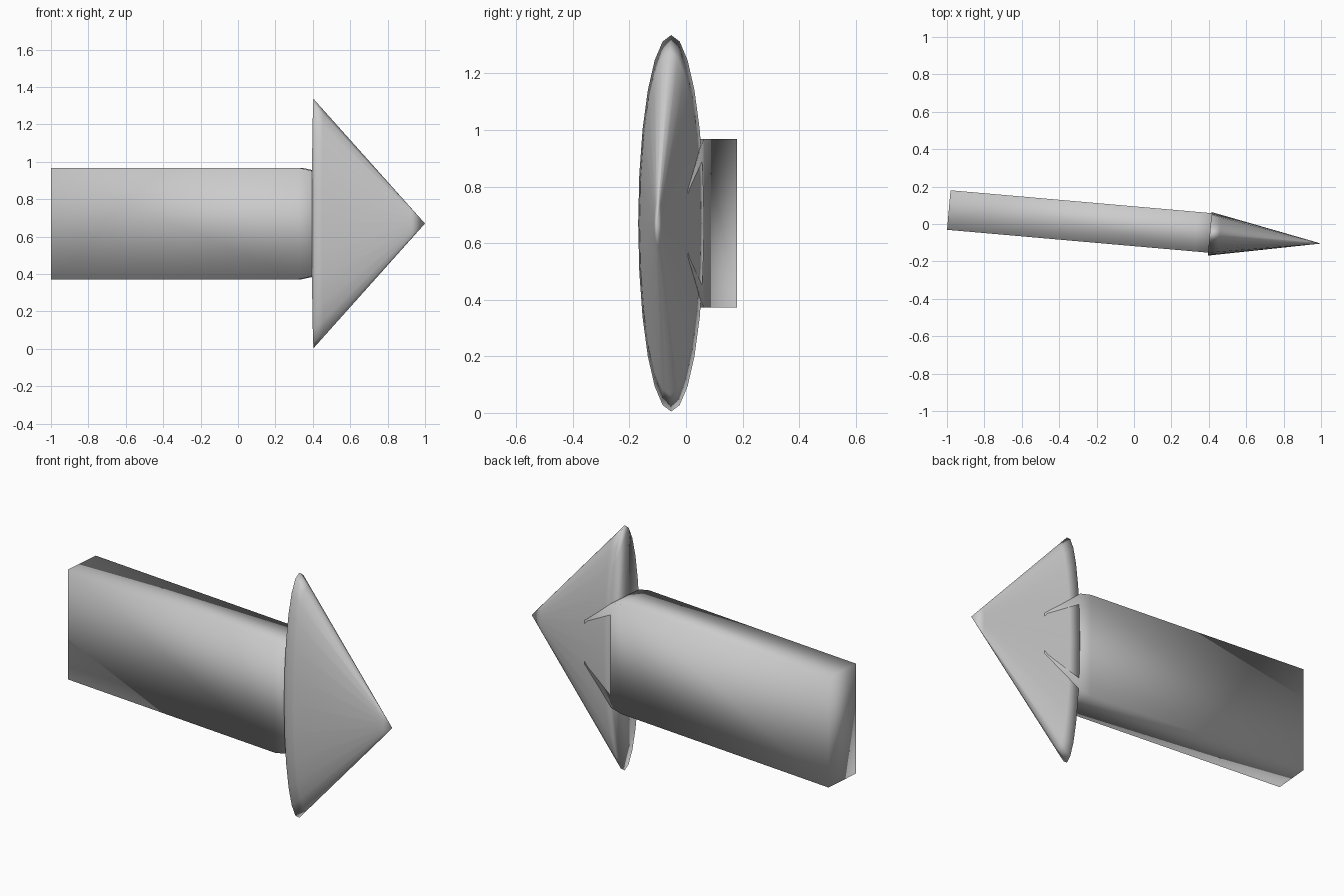
import bpy, bmesh, math
from mathutils import Matrix

if "Cube" in bpy.data.objects:
    bpy.data.objects.remove(bpy.data.objects["Cube"])

YAW = Matrix.Rotation(math.radians(-5), 4, 'Z')
ZC = 0.67


def loft(name, rings, tip=None):
    """Bridge a series of closed rings, capping the ends (or closing on a tip)."""
    bm = bmesh.new()
    loops = [[bm.verts.new(p) for p in ring] for ring in rings]
    n = len(loops[0])
    for a, b in zip(loops, loops[1:]):
        for i in range(n):
            j = (i + 1) % n
            bm.faces.new((a[i], a[j], b[j], b[i]))
    bm.faces.new(loops[0])
    if tip:
        t = bm.verts.new(tip)
        for i in range(n):
            bm.faces.new((loops[-1][i], loops[-1][(i + 1) % n], t))
    else:
        bm.faces.new(loops[-1])
    bmesh.ops.recalc_face_normals(bm, faces=bm.faces[:])
    bm.transform(YAW)
    me = bpy.data.meshes.new(name)
    bm.to_mesh(me)
    bm.free()
    for p in me.polygons:
        p.use_smooth = True
    ob = bpy.data.objects.new(name, me)
    bpy.context.collection.objects.link(ob)
    return ob


# Flat rectangular shaft, tapering where it enters the head
def rect(x, hy, hz, y=-0.012):
    return [(x, y + sy * hy, ZC + sz * hz)
            for sy, sz in ((-1, -1), (1, -1), (1, 1), (-1, 1))]


loft("arrow_shaft", [rect(-0.993, 0.106, 0.298), rect(0.335, 0.106, 0.298),
                     rect(0.40, 0.106, 0.284), rect(0.50, 0.089, 0.20),
                     rect(0.60, 0.072, 0.12)])

# Flattened cone head with support loops near the rim and the tip
BASE, TIP, HEAD_Y, SIDES = 0.408, 1.005, -0.017, 24


def ellipse(f):
    x = BASE + (TIP - BASE) * (1 - f)
    return [(x, HEAD_Y + 0.117 * f * math.sin(a), ZC + 0.665 * f * math.cos(a))
            for a in (2 * math.pi * i / SIDES for i in range(SIDES))]


loft("arrow_head", [ellipse(1.0), ellipse(0.91), ellipse(0.12)],
     tip=(TIP, HEAD_Y, ZC))
